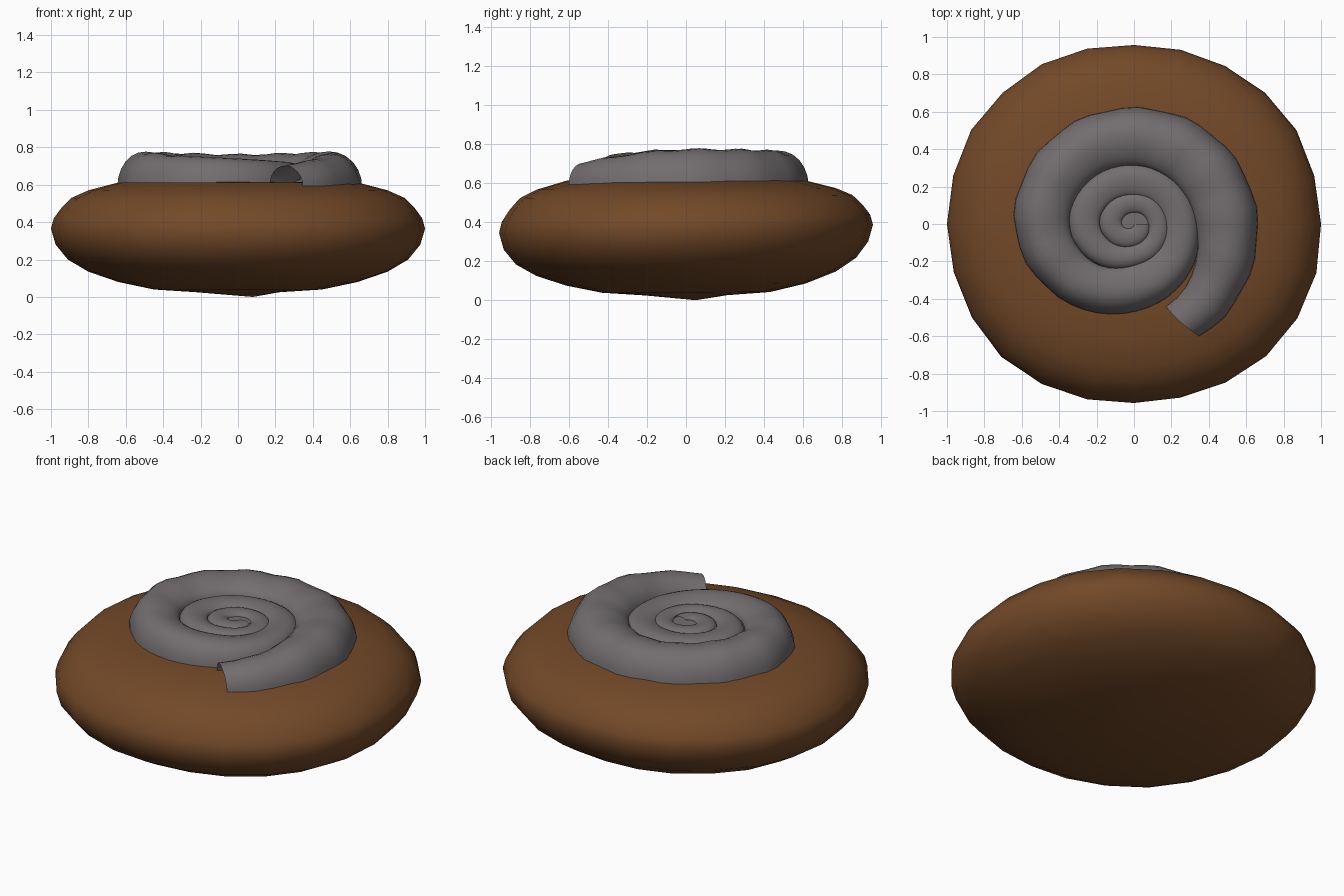
import bpy, math, random

if "Cube" in bpy.data.objects:
    bpy.data.objects.remove(bpy.data.objects["Cube"])

random.seed(4)


def material(name, rgb):
    m = bpy.data.materials.new(name)
    m.diffuse_color = (*rgb, 1)
    m.use_nodes = True
    m.node_tree.nodes["Principled BSDF"].inputs["Base Color"].default_value = m.diffuse_color
    return m


def make(name, verts, faces, mat):
    me = bpy.data.meshes.new(name)
    me.from_pydata(verts, [], faces)
    me.materials.append(mat)
    me.polygons.foreach_set("use_smooth", [True] * len(me.polygons))
    ob = bpy.data.objects.new(name, me)
    bpy.context.collection.objects.link(ob)
    return ob


brown = material("brown rock", (0.17, 0.066, 0.021))
grey = material("grey fossil", (0.17, 0.155, 0.16))

# Rock: a lathed pebble, slightly oval and tilted at the rim
N = 24
profile = [(0.22, 0.025), (0.45, 0.04), (0.64, 0.08), (0.80, 0.135), (0.91, 0.2),
           (0.975, 0.28), (1.0, 0.365), (0.985, 0.42), (0.945, 0.475), (0.89, 0.53),
           (0.80, 0.57), (0.64, 0.612), (0.40, 0.615)]
wobble = [random.uniform(-0.008, 0.008) for _ in range(N)]
verts, faces = [], []
for r, z in profile:
    for i in range(N):
        a = 2 * math.pi * i / N
        c, s = math.cos(a), math.sin(a)
        k = r / (abs(c) ** 2.12 + abs(s / 0.957) ** 2.12) ** (1 / 2.12)
        if i % 6:
            k *= 1 + wobble[i]
        tilt = 0.022 * s * r * math.sin(math.pi * z / 0.62)
        verts.append((k * c, k * s, z + tilt))
for j in range(len(profile) - 1):
    for i in range(N):
        a, b = j * N + i, j * N + (i + 1) % N
        faces.append((a, b, b + N, a + N))
bottom, top = len(verts), len(verts) + 1
verts += [(0.08, 0.05, 0.0), (0, 0, 0.615)]
last = (len(profile) - 1) * N
for i in range(N):
    n = (i + 1) % N
    faces += [(n, i, bottom), (last + i, last + n, top)]
make("rock", verts, faces, brown)

# Spiral shell keys: angle, inner radius, outer radius, inner z, outer z, crest z
keys = [(-64, 0.485, 0.70, 0.60, 0.585, 0.70), (-42, 0.415, 0.69, 0.61, 0.585, 0.735),
        (-20, 0.355, 0.672, 0.645, 0.585, 0.765), (0, 0.325, 0.665, 0.665, 0.585, 0.775),
        (45, 0.30, 0.64, 0.67, 0.585, 0.77), (90, 0.31, 0.62, 0.675, 0.585, 0.76),
        (135, 0.33, 0.64, 0.68, 0.585, 0.77), (180, 0.35, 0.65, 0.68, 0.585, 0.775),
        (225, 0.30, 0.565, 0.685, 0.585, 0.755), (270, 0.21, 0.47, 0.685, 0.585, 0.74),
        (315, 0.185, 0.40, 0.69, 0.61, 0.725), (360, 0.165, 0.34, 0.69, 0.655, 0.72),
        (450, 0.15, 0.32, 0.69, 0.66, 0.72), (540, 0.19, 0.36, 0.69, 0.67, 0.725),
        (630, 0.11, 0.23, 0.69, 0.67, 0.72), (720, 0.075, 0.185, 0.69, 0.68, 0.715),
        (810, 0.06, 0.165, 0.69, 0.68, 0.715), (900, 0.07, 0.19, 0.695, 0.68, 0.718),
        (990, 0.0, 0.12, 0.70, 0.685, 0.715), (1080, 0.0, 0.08, 0.70, 0.69, 0.712)]


def sample(deg):
    for k0, k1 in zip(keys, keys[1:]):
        if deg <= k1[0]:
            t = (deg - k0[0]) / (k1[0] - k0[0])
            return [p + (q - p) * t for p, q in zip(k0[1:], k1[1:])]
    return keys[-1][1:]


# Fossil shell: arched section swept along the spiral, open at the mouth
M = 12
verts, faces = [], []
angles = list(range(-64, 1081, 8))
for row, deg in enumerate(angles):
    # average neighbouring samples so the whorl runs smoothly
    near = [sample(max(-64, deg + d)) for d in (-12, 0, 12)]
    ri, ro, zi, zo, zt = [sum(c) / 3 for c in zip(*near)]
    ripple = 0.005 * math.sin(math.radians(deg * 13)) if deg < 220 else 0
    for i in range(M + 1):
        s = -math.cos(math.pi * i / M)
        r = ri + (ro - ri) * (s + 1) / 2
        base = zi + (zo - zi) * (s + 1) / 2
        arch = (1 - s * s) ** 0.5
        lean = 9 * max(0, 1 - row / 4) * (s - 0.1) / 2   # slanted mouth edge
        a = math.radians(deg + lean)
        z = base + (zt + ripple - base) * arch
        r += ripple * max(0, s)
        verts.append((r * math.cos(a), r * math.sin(a), z))
for j in range(len(angles) - 1):
    for i in range(M):
        a = j * (M + 1) + i
        faces.append((a, a + 1, a + M + 2, a + M + 1))
make("fossil_shell", verts, faces, grey)

# Filled centre of the coil
verts = [(0, 0, 0.70)]
for i in range(24):
    a = 2 * math.pi * i / 24
    verts.append((0.36 * math.cos(a), 0.33 * math.sin(a), 0.665))
faces = [(0, i + 1, (i + 1) % 24 + 1) for i in range(24)]
make("coil_centre", verts, faces, grey)
